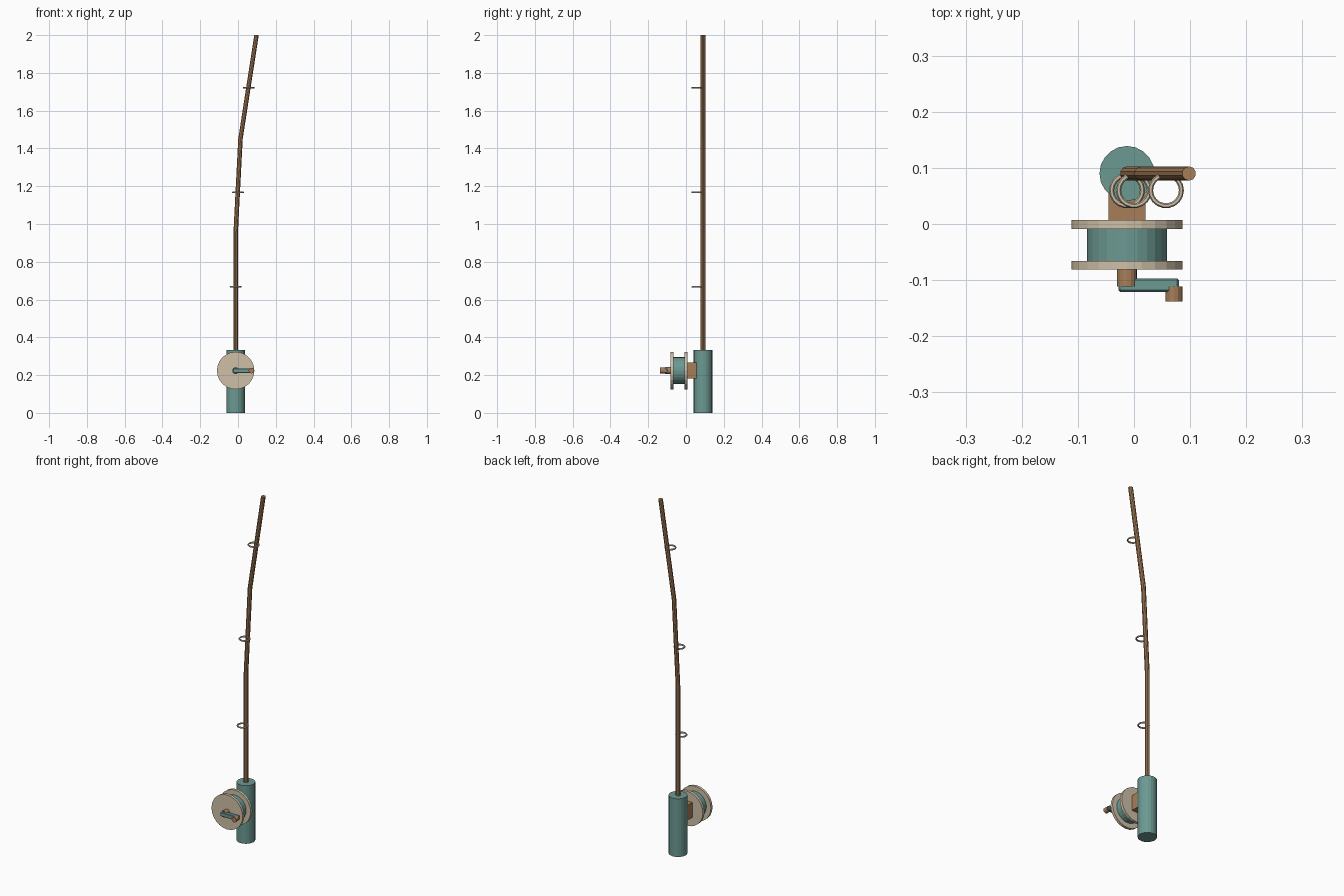
import bpy, bmesh, math
from mathutils import Matrix, Vector

if "Cube" in bpy.data.objects:
    bpy.data.objects.remove(bpy.data.objects["Cube"])

CX, RODY, REELZ = -0.0125, 0.09, 0.224


def material(name, rgb):
    m = bpy.data.materials.new(name)
    m.diffuse_color = (*rgb, 1)
    m.use_nodes = True
    m.node_tree.nodes["Principled BSDF"].inputs["Base Color"].default_value = m.diffuse_color
    return m


WOOD = material("wood", (0.39, 0.21, 0.10))
TEAL = material("teal", (0.15, 0.32, 0.29))
CREAM = material("cream", (0.62, 0.53, 0.39))


def finish(bm, name, mat):
    bmesh.ops.recalc_face_normals(bm, faces=bm.faces[:])
    me = bpy.data.meshes.new(name)
    bm.to_mesh(me)
    bm.free()
    me.materials.append(mat)
    ob = bpy.data.objects.new(name, me)
    bpy.context.collection.objects.link(ob)
    return ob


def cylinder(name, a, b, r, sides, mat):
    a, b = Vector(a), Vector(b)
    d = b - a
    rot = d.to_track_quat('Z', 'Y').to_matrix().to_4x4()
    bm = bmesh.new()
    bmesh.ops.create_cone(bm, cap_ends=True, segments=sides, radius1=r, radius2=r,
                          depth=d.length, matrix=Matrix.Translation((a + b) / 2) @ rot)
    return finish(bm, name, mat)


def box(name, lo, hi, mat, bevel=0):
    lo, hi = Vector(lo), Vector(hi)
    bm = bmesh.new()
    bmesh.ops.create_cube(bm, size=1, matrix=Matrix.Translation((lo + hi) / 2)
                          @ Matrix.Diagonal((*(hi - lo), 1)))
    if bevel:
        bmesh.ops.bevel(bm, geom=bm.edges[:], offset=bevel, segments=1, affect='EDGES')
    return finish(bm, name, mat)


def swept_rod(name, path, r, sides, mat):
    # rings of vertices bridged along the bent path
    bm = bmesh.new()
    rings = []
    for p in path:
        rings.append([bm.verts.new((p[0] + r * math.cos(t), p[1] + r * math.sin(t), p[2]))
                      for t in (math.tau * (i + 0.5) / sides for i in range(sides))])
    for a, b in zip(rings, rings[1:]):
        for i in range(sides):
            j = (i + 1) % sides
            bm.faces.new((a[i], a[j], b[j], b[i]))
    bm.faces.new(rings[0])
    bm.faces.new(rings[-1])
    return finish(bm, name, mat)


# Grip and bent rod
cylinder("handle", (CX, RODY, 0), (CX, RODY, 0.333), 0.049, 20, TEAL)
swept_rod("rod", [(CX, RODY, 0.31), (CX, RODY, 0.95), (0.013, RODY, 1.45), (0.098, RODY, 2.0)],
          0.0125, 10, WOOD)

# Line guides along the rod
for i, (x, z) in enumerate([(CX, 0.667), (0.0, 1.168), (0.057, 1.722)]):
    bpy.ops.mesh.primitive_torus_add(major_radius=0.0275, minor_radius=0.0045, major_segments=18,
                                     minor_segments=6, location=(x, 0.06, z))
    ring = bpy.context.object
    ring.name = f"line_guide_{i + 1}"
    ring.data.materials.append(CREAM)

# Reel: bracket, drum and two flanges
box("reel_bracket", (CX - 0.033, -0.003, 0.181), (CX + 0.033, 0.065, 0.267), WOOD)


def reel_part(name, x, y0, y1, r, sides, mat):
    return cylinder(name, (x, y0, REELZ), (x, y1, REELZ), r, sides, mat)


reel_part("spool_drum", CX, -0.007, -0.068, 0.071, 24, TEAL)
reel_part("rear_flange", CX, 0.007, -0.009, 0.099, 24, CREAM)
reel_part("front_flange", CX, -0.066, -0.081, 0.099, 24, CREAM)

# Crank: hub, arm and knob
reel_part("crank_hub", CX, -0.079, -0.111, 0.018, 16, WOOD)
box("crank_arm", (-0.028, -0.121, REELZ - 0.012), (0.08, -0.097, REELZ + 0.012), TEAL, 0.003)
reel_part("crank_knob", 0.071, -0.111, -0.138, 0.015, 12, WOOD)
